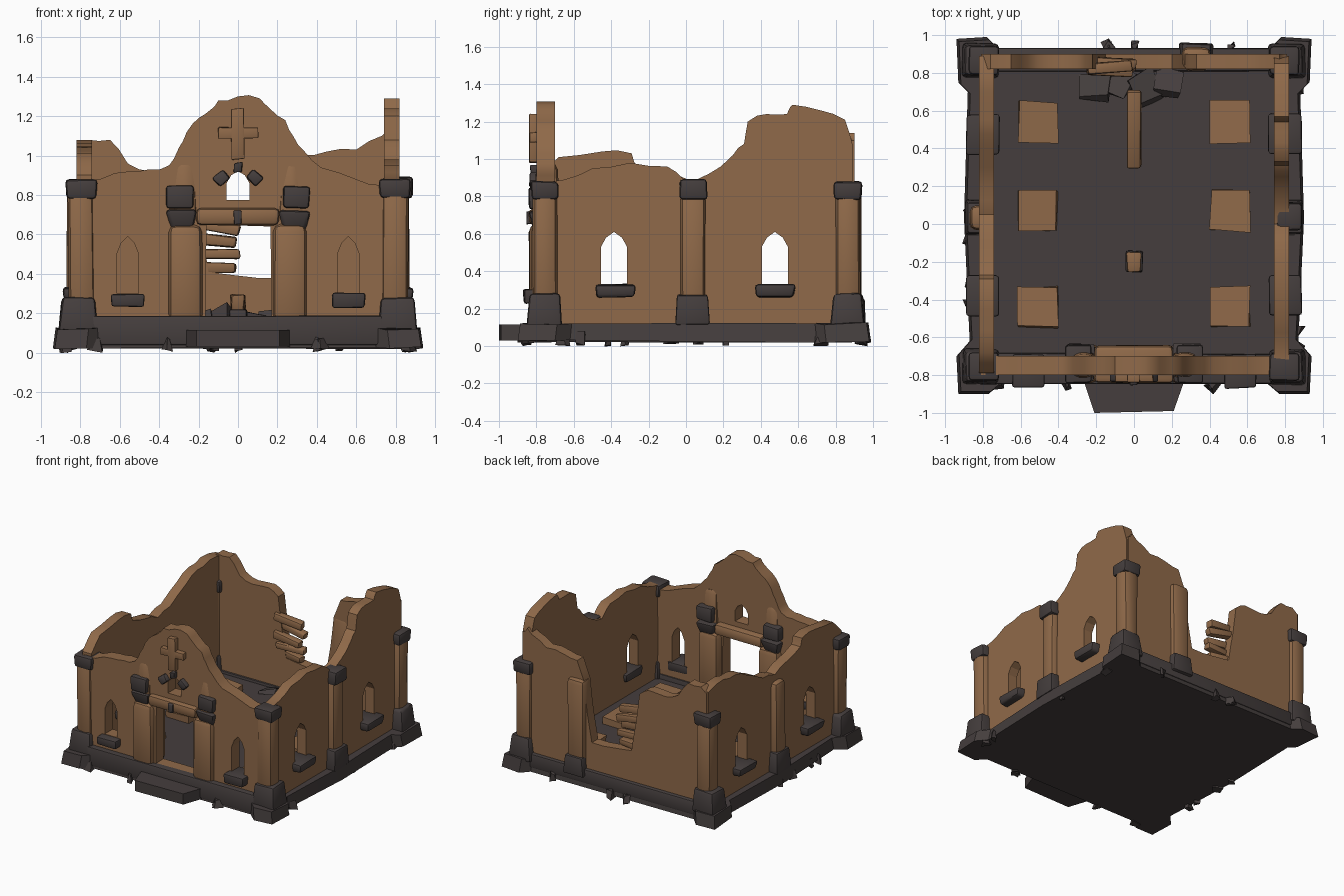
import bpy, bmesh, math, random
from mathutils import Vector, Euler

random.seed(4)
cube = bpy.data.objects.get("Cube")
if cube:
    bpy.data.objects.remove(cube, do_unlink=True)


def material(name, rgb):
    m = bpy.data.materials.new(name)
    m.use_nodes = True
    m.diffuse_color = (*rgb, 1)
    m.node_tree.nodes["Principled BSDF"].inputs["Base Color"].default_value = (*rgb, 1)
    return m


ADOBE = material("brown adobe", (0.278, 0.143, 0.067))
STONE = material("dark stone", (0.059, 0.048, 0.047))


def finish(bm, name, mat, smooth=True):
    bmesh.ops.recalc_face_normals(bm, faces=bm.faces)
    mesh = bpy.data.meshes.new(name)
    bm.to_mesh(mesh)
    bm.free()
    mesh.materials.append(mat)
    ob = bpy.data.objects.new(name, mesh)
    bpy.context.collection.objects.link(ob)
    if smooth:
        bpy.ops.object.select_all(action="DESELECT")
        ob.select_set(True)
        bpy.context.view_layer.objects.active = ob
        bpy.ops.object.shade_smooth_by_angle(angle=math.radians(40))
    return ob


def prism(name, outline, place, a, b, mat, smooth=True):
    """Extrude a 2D outline between depths a and b; place maps (u, v, depth) to 3D."""
    bm = bmesh.new()
    lower = [bm.verts.new(place(u, v, a)) for u, v in outline]
    upper = [bm.verts.new(place(u, v, b)) for u, v in outline]
    bm.faces.new(lower)
    bm.faces.new(upper)
    n = len(outline)
    for i in range(n):
        j = (i + 1) % n
        bm.faces.new((lower[i], lower[j], upper[j], upper[i]))
    return finish(bm, name, mat, smooth)


def along_x(u, v, d):
    return Vector((u, d, v))


def along_y(u, v, d):
    return Vector((d, u, v))


def flat(u, v, d):
    return Vector((u, v, d))


def block(name, center, size, mat, top=1.0, bottom=1.0, bevel=0.012, rough=0.005, rot=(0, 0, 0)):
    """Worn stone block with optional taper."""
    bm = bmesh.new()
    bmesh.ops.create_cube(bm, size=1)
    for v in bm.verts:
        k = top if v.co.z > 0 else bottom
        v.co = Vector((v.co.x * size[0] * k, v.co.y * size[1] * k, v.co.z * size[2]))
        v.co += Vector([random.uniform(-rough, rough) for _ in range(3)])
        v.co.rotate(Euler(rot))
        v.co += Vector(center)
    if bevel:
        bmesh.ops.bevel(bm, geom=bm.edges[:], offset=bevel, segments=2, affect="EDGES", profile=0.5)
    return finish(bm, name, mat)


def lancet(c, half, z0, spring, tip):
    return [(c - half, z0), (c + half, z0), (c + half, spring), (c + half * 0.6, (spring + tip) / 2 + 0.01),
            (c, tip), (c - half * 0.6, (spring + tip) / 2 + 0.01), (c - half, spring)]


def cut(ob, outlines, place, a, b):
    for outline in outlines:
        cutter = prism("cutter", outline, place, a, b, STONE, False)
        cutter.hide_render = True
        mod = ob.modifiers.new("opening", "BOOLEAN")
        mod.operation = "DIFFERENCE"
        mod.solver = "EXACT"
        mod.object = cutter
        bpy.context.view_layer.objects.active = ob
        bpy.ops.object.modifier_apply(modifier=mod.name)
        bpy.data.objects.remove(cutter, do_unlink=True)


def wall(name, top, place, a, b, holes=()):
    """Broken wall: ragged top line closed down to the foundation."""
    ragged = []
    for p, q in zip(top, top[1:]):
        ragged += [p, ((p[0] + q[0]) / 2, (p[1] + q[1]) / 2 + random.uniform(-0.012, 0.012))]
    ragged.append(top[-1])
    ob = prism(name, [(top[0][0], 0.1)] + ragged + [(top[-1][0], 0.1)], place, a, b, ADOBE)
    cut(ob, holes, place, a - 0.1, b + 0.1)


# Foundation, floor and step
quarter = [(0.87, -0.62), (0.94, -0.7), (0.93, -0.9), (0.77, -0.9), (0.7, -0.84)]
back_half = [(0.72, 0.93), (0.78, 0.99), (0.94, 0.98), (0.93, 0.75), (0.88, 0.7), (0.9, 0.03)]
right_half = back_half + quarter
outline = right_half + [(-x, y) for x, y in reversed(right_half)]
base = prism("foundation", outline, flat, 0.025, 0.12, STONE)
for v in base.data.vertices:
    k = 0.985 if v.co.z > 0.07 else 1.0
    v.co.x *= k
    v.co.y *= k
    v.co.z += random.uniform(-0.008, 0.008)
prism("floor", [(-0.77, -0.7), (0.77, -0.7), (0.77, 0.83), (-0.77, 0.83)], flat, 0.1, 0.145, STONE)
prism("front_step", [(-0.21, -1), (0.21, -0.99), (0.27, -0.82), (-0.27, -0.82)], flat, 0.03, 0.115, STONE)
block("front_plinth", (0, -0.765, 0.11), (1.5, 0.16, 0.15), STONE, top=0.98)
block("back_plinth", (0, 0.87, 0.11), (1.5, 0.12, 0.11), STONE)

# Front wall with gable, door and windows
front_top = [(-0.81, 0.88), (-0.7, 0.88), (-0.55, 0.92), (-0.45, 0.93), (-0.35, 0.95), (-0.3, 1.04),
             (-0.26, 1.12), (-0.2, 1.19), (-0.13, 1.24), (-0.1, 1.28), (0, 1.3), (0.11, 1.29), (0.16, 1.24),
             (0.24, 1.18), (0.28, 1.1), (0.33, 1.03), (0.42, 0.94), (0.6, 0.88), (0.72, 0.85), (0.81, 0.87)]
door = [(-0.165, 0.185), (0.17, 0.185), (0.165, 0.64), (-0.16, 0.65)]
wall("front_wall", front_top, along_x, -0.80, -0.70,
     [door, lancet(0, 0.058, 0.775, 0.86, 0.92),
      lancet(-0.56, 0.055, 0.3, 0.5, 0.59), lancet(0.56, 0.055, 0.3, 0.5, 0.59)])

# Back wall, collapsed in the middle
back_top = [(-0.81, 1.04), (-0.76, 1.08), (-0.65, 1.08), (-0.56, 0.96), (-0.45, 0.92), (-0.3, 0.93),
            (-0.22, 0.88), (-0.19, 0.65), (-0.15, 0.41), (0.0, 0.39), (0.2, 0.38), (0.24, 0.6), (0.27, 0.85),
            (0.33, 1.0), (0.45, 1.02), (0.6, 1.03), (0.73, 1.1), (0.77, 1.14), (0.81, 1.1)]
wall("back_wall", back_top, along_x, 0.82, 0.90)

# Side walls with two windows each
side_tops = {
    1: [(-0.79, 0.88), (-0.65, 0.89), (-0.5, 0.95), (-0.3, 0.98), (-0.1, 0.96), (0.0, 0.88), (0.12, 0.92),
        (0.25, 1.02), (0.31, 1.08), (0.33, 1.2), (0.43, 1.24), (0.54, 1.24), (0.57, 1.29), (0.72, 1.26),
        (0.85, 1.21), (0.89, 1.08)],
    -1: [(-0.79, 0.9), (-0.68, 1.01), (-0.45, 1.04), (-0.29, 1.03), (-0.27, 0.97), (-0.1, 0.92), (0.05, 0.87),
         (0.2, 0.9), (0.4, 1.0), (0.55, 1.06), (0.7, 1.08), (0.89, 1.05)]}
for side, label in ((1, "left"), (-1, "right")):
    a, b = sorted((side * 0.74, side * 0.82))
    wall(label + "_wall", side_tops[side], along_y, a, b,
         [lancet(-0.385, 0.07, 0.32, 0.53, 0.61), lancet(0.475, 0.07, 0.32, 0.53, 0.61)])
    for y in (-0.38, 0.475):
        block(label + "_window_sill", (side * 0.8, y, 0.295), (0.18, 0.22, 0.07), STONE, bottom=0.9, bevel=0.018)
    # Middle buttress
    block(label + "_buttress", (side * 0.82, 0.035, 0.47), (0.1, 0.13, 0.7), ADOBE, bevel=0.035)
    block(label + "_buttress_base", (side * 0.83, 0.035, 0.195), (0.13, 0.19, 0.16), STONE, top=0.85)
    # Corner columns
    for y, place in ((-0.755, "front"), (0.865, "back")):
        tag = place + "_" + label
        block(tag + "_column", (side * 0.795, y, 0.5), (0.135, 0.13, 0.66), ADOBE, bevel=0.04)
        block(tag + "_column_base", (side * 0.81, y, 0.19), (0.2, 0.19, 0.18), STONE, top=0.82, bevel=0.02)
        block(tag + "_column_cap", (side * 0.795, y, 0.83), (0.16, 0.15, 0.1), STONE, bottom=0.95, bevel=0.02)
    # Front window sill
    block(label + "_front_sill", (side * 0.56, -0.78, 0.265), (0.17, 0.18, 0.07), STONE, bottom=0.95)
    # Door surround
    block(label + "_door_pillar", (side * 0.265, -0.74, 0.4), (0.17, 0.2, 0.5), ADOBE, bevel=0.04)
    block(label + "_door_cap", (side * 0.285, -0.735, 0.665), (0.165, 0.22, 0.115), STONE, bottom=0.65, bevel=0.02)
    block(label + "_upper_pillar", (side * 0.27, -0.745, 0.82), (0.14, 0.15, 0.32), ADOBE, top=0.75, bevel=0.04)
    block(label + "_upper_cap", (side * 0.295, -0.74, 0.79), (0.135, 0.2, 0.11), STONE, bevel=0.015)
    block(label + "_window_stone", (side * 0.085, -0.79, 0.885), (0.07, 0.09, 0.055), STONE, rot=(0, side * 0.7, 0))

block("left_buttress_cap", (0.82, 0.04, 0.84), (0.13, 0.15, 0.11), STONE, bevel=0.018)

# Back pilaster beside the breach
block("back_pilaster", (0.33, 0.875, 0.49), (0.15, 0.12, 0.74), ADOBE, bevel=0.035)
block("back_pilaster_base", (0.33, 0.89, 0.18), (0.18, 0.14, 0.15), STONE, top=0.88)

# Lintel, keystones and gable cross
block("door_lintel", (0, -0.74, 0.69), (0.42, 0.2, 0.085), ADOBE, bevel=0.025)
block("door_keystone", (0, -0.84, 0.685), (0.045, 0.03, 0.07), STONE, bottom=0.8, bevel=0.005)
block("window_keystone", (0, -0.795, 0.94), (0.045, 0.09, 0.05), STONE, bottom=0.8, bevel=0.005)
block("cross_upright", (0, -0.81, 1.11), (0.06, 0.05, 0.26), ADOBE, top=1.1, bevel=0.005)
block("cross_arm", (0, -0.81, 1.115), (0.2, 0.05, 0.055), ADOBE, bevel=0.005)

# Stumps of the inner pillars
for x in (-0.51, 0.51):
    for y in (0.54, 0.07, -0.44):
        block("pillar_stump", (x, y, 0.165), (0.205, 0.215, 0.07), ADOBE, bevel=0, rough=0.01)

# Fallen beams, rubble slabs and small pedestal
for i in range(5):
    z = 0.43 + i * 0.07
    block("broken_beam", (-0.13 + 0.02 * (i % 2), 0.85 - 0.02 * (i % 3), z), (0.24, 0.06, 0.055), ADOBE,
          rot=(0, random.uniform(-0.2, 0.25), random.uniform(-0.25, 0.25)))
for i in range(4):
    block("rubble_slab", (-0.2 + 0.13 * i, 0.72 + 0.03 * (i % 2), 0.17), (0.15, 0.12, 0.05), STONE, bevel=0,
          rough=0.02, rot=(random.uniform(-0.4, 0.4), random.uniform(-0.4, 0.4), i))
block("leaning_beam", (0, 0.5, 0.22), (0.075, 0.42, 0.06), ADOBE, rot=(0.2, 0, 0))
block("pedestal", (0, -0.2, 0.245), (0.08, 0.11, 0.1), ADOBE, bottom=0.7)
block("pedestal_foot", (0, -0.2, 0.18), (0.09, 0.11, 0.08), STONE)

# Loose stones around the foundation
for i in range(16):
    t = random.uniform(-0.75, 0.75)
    s = random.uniform(0.03, 0.06)
    x, y = ((t, -0.85), (t, 0.94), (0.87, t), (-0.87, t))[i % 4]
    block("loose_stone", (x, y, 0.04), (s * 1.4, s, 0.06), STONE, top=0.6, bevel=0, rough=0.012,
          rot=(0, 0, random.uniform(0, 3)))
